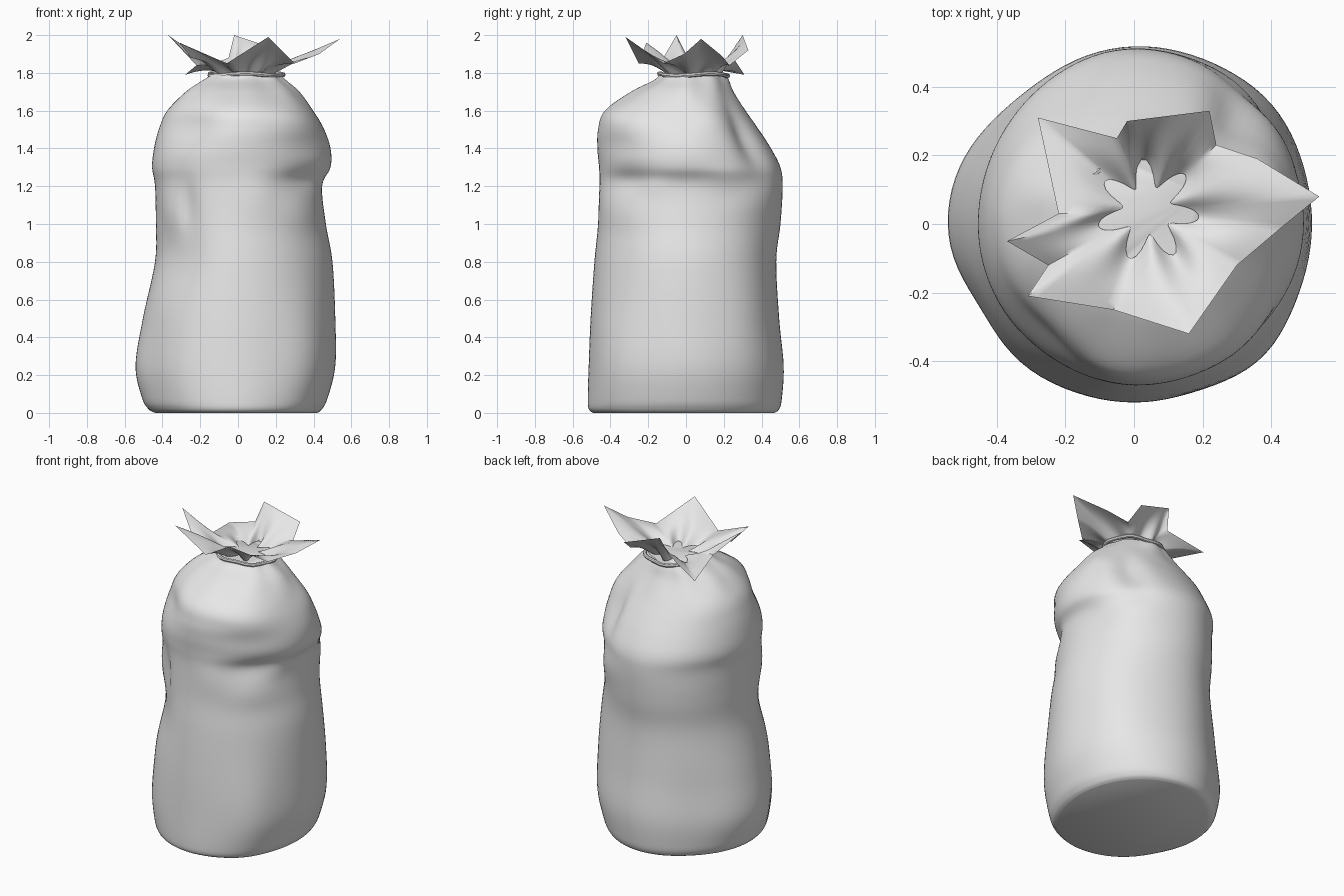
import bpy, bmesh, math
from mathutils import Vector

if "Cube" in bpy.data.objects:
    bpy.data.objects.remove(bpy.data.objects["Cube"])

mat = bpy.data.materials.new("pale grey cloth")
mat.use_nodes = True
mat.diffuse_color = (0.8, 0.8, 0.8, 1)
mat.node_tree.nodes["Principled BSDF"].inputs["Base Color"].default_value = (0.8, 0.8, 0.8, 1)

NECK = Vector((0.04, 0.04, 1.79))


def loft(name, rings, caps=False, loop=False, sharp=40):
    """Skin a list of closed rings with quads."""
    bm = bmesh.new()
    vs = [[bm.verts.new(p) for p in ring] for ring in rings]
    if loop:
        vs.append(vs[0])
    n = len(rings[0])
    for a, b in zip(vs, vs[1:]):
        for i in range(n):
            j = (i + 1) % n
            bm.faces.new((a[i], a[j], b[j], b[i]))
    if caps:
        bm.faces.new(vs[0][::-1])
        bm.faces.new(vs[-1])
    mesh = bpy.data.meshes.new(name)
    bm.to_mesh(mesh)
    bm.free()
    mesh.materials.append(mat)
    ob = bpy.data.objects.new(name, mesh)
    bpy.context.collection.objects.link(ob)
    bpy.ops.object.select_all(action='DESELECT')
    ob.select_set(True)
    bpy.context.view_layer.objects.active = ob
    bpy.ops.object.shade_smooth_by_angle(angle=math.radians(sharp))


# Sack outline: height, then reach to -x, +x, -y, +y
OUTLINE = [
    (0.0, .44, .42, .49, .47), (.02, .475, .445, .515, .495),
    (.08, .51, .475, .52, .51), (.25, .545, .515, .515, .52),
    (.5, .505, .515, .505, .495), (.8, .44, .50, .485, .478),
    (1.0, .435, .465, .465, .50), (1.2, .44, .445, .455, .512),
    (1.3, .455, .49, .46, .50), (1.4, .445, .49, .47, .45),
    (1.5, .42, .455, .467, .385), (1.6, .375, .395, .43, .315),
    (1.7, .28, .32, .29, .25), (1.76, .19, .25, .17, .225), (1.79, .14, .22, .14, .21)]

# Folds: angle, height, angular width, vertical width, push
FOLDS = [
    # shoulders
    (-132, 1.53, 24, .12, -.10), (-45, 1.56, 24, .10, .06),
    (135, 1.58, 25, .10, .035), (25, 1.58, 16, .10, .05),
    # overhangs and grooves below the shoulders
    (-42, 1.24, 22, .07, -.05), (-45, 1.41, 25, .08, -.02), (45, 1.14, 22, .12, .05),
    (50, 1.45, 11, .16, -.10), (-75, 1.15, 14, .12, .02), (-45, 1.06, 20, .09, .025),
    (135, 1.21, 30, .09, -.015), (24, 1.24, 13, .06, .03), (-22, 1.20, 10, .05, .02),
    # side crease
    (-128, 1.08, 7, .13, -.05), (-138, .82, 22, .18, -.05), (-145, 1.08, 12, .12, .03),
    # flat panels and soft corners lower down
    (-150, .25, 18, .30, -.05), (130, .28, 26, .35, -.06),
    (-47, .28, 18, .35, .045), (42, .5, 20, .40, .035)]


def spline(a, b, c, d, t):
    return b + .5 * t * (c - a + t * (2*a - 5*b + 4*c - d + t * (3*(b - c) + d - a)))


def body_ring(row):
    z, left, right, front, back = row
    ring = []
    for i in range(96):
        a = math.tau * i / 96
        deg = math.degrees(a)
        k = 1
        for ang, fz, wa, wz, push in FOLDS:
            da = (deg - ang + 180) % 360 - 180
            k += push * math.exp(-(da / wa) ** 2 - ((z - fz) / wz) ** 2)
        k += .03 * max(0, (z - 1.6) / .19) * math.cos(9 * a)
        c, s = math.cos(a), math.sin(a)
        ring.append((c * k * (right if c > 0 else left),
                     s * k * (back if s > 0 else front), z))
    return ring


rows = []
for i in range(len(OUTLINE) - 1):
    quad = [OUTLINE[min(max(i + j, 0), len(OUTLINE) - 1)] for j in (-1, 0, 1, 2)]
    for step in range(6):
        rows.append([spline(*col, step / 6) for col in zip(*quad)])
rows.append(OUTLINE[-1])
loft("sack_body", [body_ring(r) for r in rows], caps=True, sharp=50)

# Tie around the neck
tie = []
for i in range(64):
    a = math.tau * i / 64
    r = .194 + .006 * math.cos(7 * a)
    mid = NECK + Vector((math.cos(a) * r, math.sin(a) * r * .92, .006 * math.sin(3 * a)))
    out = Vector((math.cos(a), math.sin(a), 0))
    tie.append([mid + .012 * (out * math.cos(b) + Vector((0, 0, math.sin(b))))
                for b in (math.tau * j / 8 for j in range(8))])
loft("neck_tie", tie, loop=True)

# Ruffled collar: rim corners, with peaks and notches
RIM = [(.54, .08, 1.98), (.36, .19, 1.89), (.24, .23, 1.84), (.22, .33, 1.92),
       (-.02, .30, 2.0), (-.05, .25, 1.88), (-.28, .31, 1.79), (-.22, .03, 1.84),
       (-.37, -.05, 2.0), (-.25, -.12, 1.88), (-.31, -.21, 1.96), (-.06, -.25, 1.85),
       (.16, -.32, 1.99), (.30, -.12, 1.85), (.43, -.01, 1.90)]
rim = []
for i, p in enumerate(RIM):
    q = Vector(RIM[(i + 1) % len(RIM)])
    rim += [Vector(p).lerp(q, s / 9) for s in range(9)]


def collar_ring(t):
    """t = 0 is the star-shaped pinch at the throat, 1 the rim."""
    ring = []
    for p in rim:
        a = math.atan2(p.y - NECK.y, p.x - NECK.x)
        pleat = math.cos(7 * (a - math.radians(95)))
        root = NECK + (.11 + .04 * pleat) * Vector((math.cos(a), math.sin(a), 0))
        v = root.lerp(p, t)
        v.z = 1.795 + (p.z - 1.795) * t ** 1.25 + .02 * math.sin(math.pi * t)
        ring.append(v)
    return ring


loft("ruffled_collar", [collar_ring(i / 8) for i in range(9)], sharp=50)
